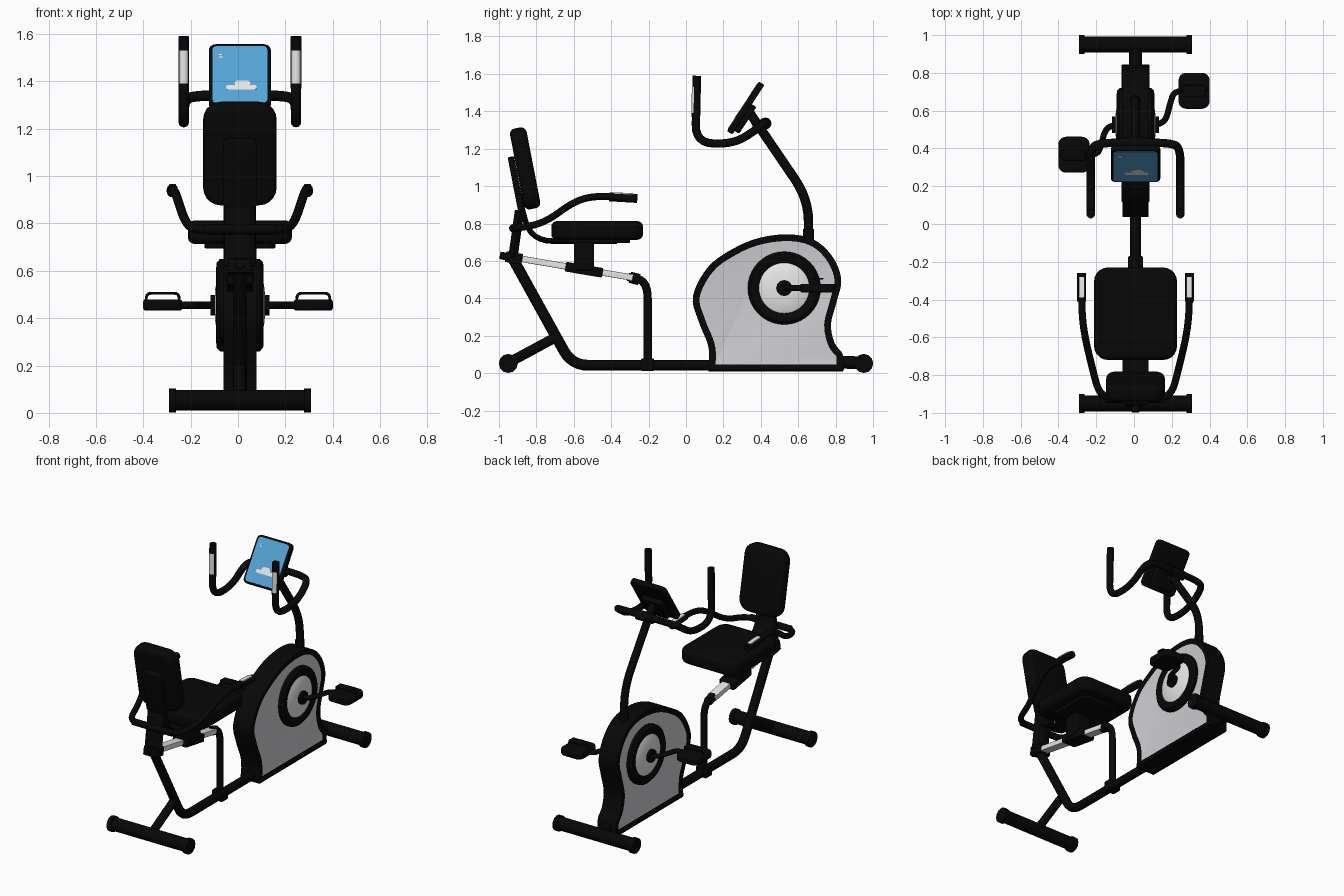
import bpy, bmesh, math
from mathutils import Vector, Matrix

cube = bpy.data.objects.get("Cube")
if cube:
    bpy.data.objects.remove(cube, do_unlink=True)


def material(name, rgb):
    m = bpy.data.materials.new(name)
    m.use_nodes = True
    m.diffuse_color = (*rgb, 1)
    bsdf = next(n for n in m.node_tree.nodes if n.type == 'BSDF_PRINCIPLED')
    bsdf.inputs["Base Color"].default_value = (*rgb, 1)
    return m


BLACK = material("black", (0.0022, 0.0022, 0.0022))
GREY = material("panel grey", (0.62, 0.62, 0.65))
WHITE = material("light metal", (0.8, 0.8, 0.8))
BLUE = material("screen blue", (0.09, 0.37, 0.66))
MID_X = 0.008  # centre plane of the frame; the pedals reach equally far either side of zero


def add(name, mesh, *mats):
    ob = bpy.data.objects.new(name, mesh)
    ob.location.x = MID_X
    bpy.context.scene.collection.objects.link(ob)
    for m in mats:
        mesh.materials.append(m)
    bpy.ops.object.select_all(action='DESELECT')
    ob.select_set(True)
    bpy.context.view_layer.objects.active = ob
    bpy.ops.object.shade_smooth_by_angle(angle=math.radians(35))
    return ob


def from_bmesh(name, bm, *mats):
    bmesh.ops.recalc_face_normals(bm, faces=bm.faces)
    mesh = bpy.data.meshes.new(name)
    bm.to_mesh(mesh)
    bm.free()
    return add(name, mesh, *mats)


def fillet(pts, radius, steps=6):
    """Round the inner corners of a path."""
    pts = [Vector(p) for p in pts]
    out = [pts[0]]
    for a, b, c in zip(pts, pts[1:], pts[2:]):
        p = b + (a - b).normalized() * min(radius, (a - b).length * 0.49)
        q = b + (c - b).normalized() * min(radius, (c - b).length * 0.49)
        for i in range(steps + 1):
            t = i / steps
            out.append(p * (1 - t) ** 2 + b * 2 * t * (1 - t) + q * t * t)
    return out + [pts[-1]]


def tube(name, pts, r, mat=BLACK, bend=0.1, widen=1):
    path = fillet(pts, bend)
    cu = bpy.data.curves.new(name, 'CURVE')
    cu.dimensions = '3D'
    cu.bevel_depth, cu.bevel_resolution, cu.use_fill_caps = r, 4, True
    sp = cu.splines.new('POLY')
    sp.points.add(len(path) - 1)
    for v, p in zip(sp.points, path):
        v.co = (*p, 1)
    tmp = bpy.data.objects.new(name, cu)
    mesh = bpy.data.meshes.new_from_object(tmp)
    mesh.materials.clear()
    bpy.data.objects.remove(tmp)
    for v in mesh.vertices:
        v.co.x *= widen
    return add(name, mesh, mat)


def side(*pts):
    """Path in the centre plane from (y, z) pairs."""
    return [(0, y, z) for y, z in pts]


def slab(name, size, loc, tilt=0, corner=0.01, edge=0.005, mat=BLACK):
    """Rounded rectangle with thickness and softened rims, tilted about x."""
    w, l, h = size
    bm = bmesh.new()
    vs = []
    for k, (sx, sy) in enumerate(((1, 1), (-1, 1), (-1, -1), (1, -1))):
        for i in range(6):
            a = math.radians(90 * k + 18 * i)
            vs.append(bm.verts.new((sx * (w / 2 - corner) + corner * math.cos(a),
                                    sy * (l / 2 - corner) + corner * math.sin(a), -h / 2)))
    base = bm.faces.new(vs)
    top = bmesh.ops.extrude_face_region(bm, geom=[base], use_keep_orig=True)["geom"]
    bmesh.ops.translate(bm, verts=[g for g in top if isinstance(g, bmesh.types.BMVert)], vec=(0, 0, h))
    rims = [e for e in bm.edges if abs(e.verts[0].co.z - e.verts[1].co.z) < 1e-6]
    if edge:
        bmesh.ops.bevel(bm, geom=rims, offset=edge, segments=4, profile=0.5, affect='EDGES')
    bm.transform(Matrix.Translation(loc) @ Matrix.Rotation(math.radians(tilt), 4, 'X'))
    return from_bmesh(name, bm, mat)


# Stabilisers with end caps
for label, y in (("rear", -0.95), ("front", 0.95)):
    tube(label + "_stabiliser", [(-0.28, y, 0.053), (0.28, y, 0.053)], 0.043)
    for s in (-1, 1):
        tube(label + "_stabiliser_cap", [(s * 0.27, y, 0.052), (s * 0.3, y, 0.052)], 0.051)

# Main frame
tube("main_frame", side((-0.93, 0.62), (-0.61, 0.042), (0.2, 0.042)), 0.029, bend=0.09)
tube("rear_brace", side((-0.95, 0.055), (-0.7, 0.19)), 0.027)
tube("front_link", side((0.78, 0.06), (0.95, 0.055)), 0.034)
tube("front_post", side((-0.31, 0.515), (-0.205, 0.49), (-0.205, 0.04)), 0.022, bend=0.09)
tube("front_post_collar", side((-0.3, 0.513), (-0.25, 0.5)), 0.03)
slab("front_post_foot", (0.08, 0.07, 0.065), (0, -0.205, 0.045))

# Seat rail, slider and clamps
slab("seat_rail", (0.06, 0.62, 0.034), (0, -0.59, 0.562), -9.6, 0.004, 0.003, WHITE)
slab("rail_slider", (0.11, 0.2, 0.052), (0, -0.545, 0.553), -9.6)
slab("rear_clamp", (0.1, 0.09, 0.058), (0, -0.92, 0.616), -9.6)
tube("rear_knob", side((-0.995, 0.63), (-0.93, 0.618)), 0.02)

# Seat
slab("seat_post", (0.12, 0.105, 0.16), (0, -0.545, 0.63))
slab("seat_base", (0.3, 0.34, 0.03), (0, -0.47, 0.71), corner=0.06)
slab("seat_cushion", (0.44, 0.49, 0.1), (0, -0.475, 0.763), corner=0.075, edge=0.03)
tube("seat_back_bracket", side((-0.37, 0.706), (-0.83, 0.706), (-0.89, 0.93), (-0.935, 1.15)),
     0.015, bend=0.12, widen=4.6)
tube("back_support", side((-0.925, 0.62), (-0.89, 0.87)), 0.025, widen=2.6)
slab("backrest_plate", (0.14, 0.3, 0.035), (0, -0.908, 1.01), 101, 0.02)
slab("backrest_cushion", (0.31, 0.44, 0.09), (0, -0.86, 1.095), 101, 0.075, 0.03)

# Seat side handles
tube("seat_handle_crossbar", [(-0.15, -0.925, 0.775), (0.15, -0.925, 0.775)], 0.022)
for s in (-1, 1):
    tube("seat_handle", [(s * x, y, z) for x, y, z in (
        (0.1, -0.925, 0.775), (0.19, -0.91, 0.775), (0.23, -0.76, 0.8),
        (0.27, -0.59, 0.925), (0.285, -0.46, 0.95), (0.285, -0.26, 0.935))], 0.019)
    tube("seat_grip", [(s * 0.285, -0.41, 0.943), (s * 0.285, -0.26, 0.934)], 0.024)
    slab("seat_grip_sensor", (0.03, 0.11, 0.009), (s * 0.285, -0.335, 0.96), -3, 0.008, 0.002, WHITE)

# Flywheel housing: smooth outline, with inset side panels
outline = [(0.12, 0.01), (0.12, 0.14), (0.07, 0.27), (0.037, 0.41), (0.12, 0.57), (0.26, 0.67),
           (0.4, 0.725), (0.56, 0.742), (0.69, 0.71), (0.785, 0.62), (0.83, 0.5), (0.805, 0.38),
           (0.775, 0.26), (0.795, 0.16), (0.838, 0.1), (0.84, 0.01)]
pts = [Vector(p) for p in outline]
pts = [pts[0]] + pts + [pts[-1]]
smooth = []
for a, b, c, d in zip(pts, pts[1:], pts[2:], pts[3:]):
    for i in range(5):
        t = i / 5
        smooth.append(0.5 * (2 * b + (c - a) * t + (2 * a - 5 * b + 4 * c - d) * t ** 2
                             + (3 * b - a - 3 * c + d) * t ** 3))
smooth.append(pts[-2])
bm = bmesh.new()
cap = bm.faces.new([bm.verts.new((-0.07, p.x, p.y)) for p in smooth])
geom = bmesh.ops.extrude_face_region(bm, geom=[cap], use_keep_orig=True)["geom"]
bmesh.ops.translate(bm, verts=[g for g in geom if isinstance(g, bmesh.types.BMVert)], vec=(0.14, 0, 0))
bmesh.ops.recalc_face_normals(bm, faces=bm.faces)
caps = [f for f in bm.faces if len(f.verts) > 4]
bmesh.ops.inset_individual(bm, faces=caps, thickness=0.036, depth=-0.006, use_even_offset=True)
for f in caps:
    f.material_index = 1
from_bmesh("flywheel_housing", bm, BLACK, GREY)
slab("housing_base", (0.15, 0.73, 0.025), (0, 0.48, 0.027))

# Crank rings with domed discs, cranks and pedals
CY, CZ = 0.525, 0.455
for s in (-1, 1):
    bm = bmesh.new()
    prof = [(0.05, 0.195), (0.084, 0.195), (0.098, 0.18), (0.1, 0.16), (0.088, 0.135),
            (0.097, 0.11), (0.104, 0.07), (0.107, 0.03)]
    vs = [bm.verts.new((s * x, CY, CZ + r)) for x, r in prof]
    es = [bm.edges.new(e) for e in zip(vs, vs[1:])]
    bmesh.ops.spin(bm, geom=vs + es, cent=(0, CY, CZ), axis=(1, 0, 0), angle=math.tau, steps=40)
    bmesh.ops.remove_doubles(bm, verts=bm.verts, dist=1e-4)
    for f in bm.faces:
        mid = sum((v.co for v in f.verts), Vector()) / len(f.verts)
        f.material_index = int(math.hypot(mid.y - CY, mid.z - CZ) < 0.134)
    from_bmesh("crank_ring", bm, BLACK, WHITE)
    tube("crank_hub", [(s * 0.09, CY, CZ), (s * 0.125, CY, CZ)], 0.043)
    px, py = s * 0.318 - MID_X, 0.536 + s * 0.169
    tube("crank_arm", [(s * 0.11, CY, CZ), (s * 0.16, CY + s * 0.02, CZ), (s * 0.185, CY + s * 0.12, CZ),
                       (s * 0.205, py, CZ), (px, py, CZ)], 0.016, bend=0.05)
    slab("pedal", (0.165, 0.19, 0.046), (px, py, 0.455), corner=0.04, edge=0.01)
    tube("pedal_strap", [(px + u, py, z) for u, z in (
        (-0.072, 0.45), (-0.068, 0.505), (0.068, 0.505), (0.072, 0.45))], 0.006, bend=0.02)
    slab("pedal_strap_top", (0.12, 0.06, 0.008), (px, py, 0.506), corner=0.01, edge=0.002)

# Console mast
tube("mast", side((0.655, 0.68), (0.655, 0.93), (0.335, 1.4)), 0.025, bend=0.13)
tube("mast_collar", side((0.655, 0.68), (0.655, 0.77)), 0.029)

# Console
TILT = 57
along = Vector((0, math.cos(math.radians(TILT)), math.sin(math.radians(TILT))))
normal = Vector((0, -along.z, along.y))
face = Vector((0, 0.305, 1.427))


def on_console(name, w, l, h, u, v, d, corner, mat=BLACK, edge=0.0):
    slab(name, (w, l, h), face + Vector((u, 0, 0)) + along * v + normal * d, TILT, corner, edge, mat)


on_console("console", 0.262, 0.315, 0.034, 0, 0, -0.017, 0.03, edge=0.006)
on_console("console_back", 0.16, 0.17, 0.035, 0, -0.05, -0.045, 0.02, edge=0.008)
on_console("screen", 0.232, 0.288, 0.004, 0, 0, 0.001, 0.02, BLUE)
on_console("cloud_base", 0.13, 0.022, 0.003, 0.006, -0.065, 0.003, 0.01, WHITE)
on_console("cloud_top", 0.07, 0.04, 0.003, 0.011, -0.05, 0.003, 0.019, WHITE)
for v in (0.088, 0.101):
    on_console("screen_mark", 0.018, 0.005, 0.003, -0.08, v, 0.003, 0.002, WHITE)

# Upper handlebar with hand sensors
half = [(0.19, 0.43, 1.34), (0.237, 0.4, 1.32), (0.237, 0.26, 1.225), (0.237, 0.05, 1.23), (0.237, 0.058, 1.58)]
path = [(-x, y, z) for x, y, z in reversed(half)] + half
tube("handlebar", path, 0.022, bend=0.1)
tube("handlebar_clamp", [(-0.06, 0.425, 1.335), (0.06, 0.425, 1.335)], 0.032)
tube("handlebar_stem", side((0.43, 1.34), (0.36, 1.31)), 0.028)
for s in (-1, 1):
    tube("hand_grip", [(s * 0.237, 0.053, 1.37), (s * 0.237, 0.058, 1.59)], 0.023)
    tube("hand_sensor", [(s * 0.237, 0.049, 1.39), (s * 0.237, 0.052, 1.53)], 0.0205, WHITE)
